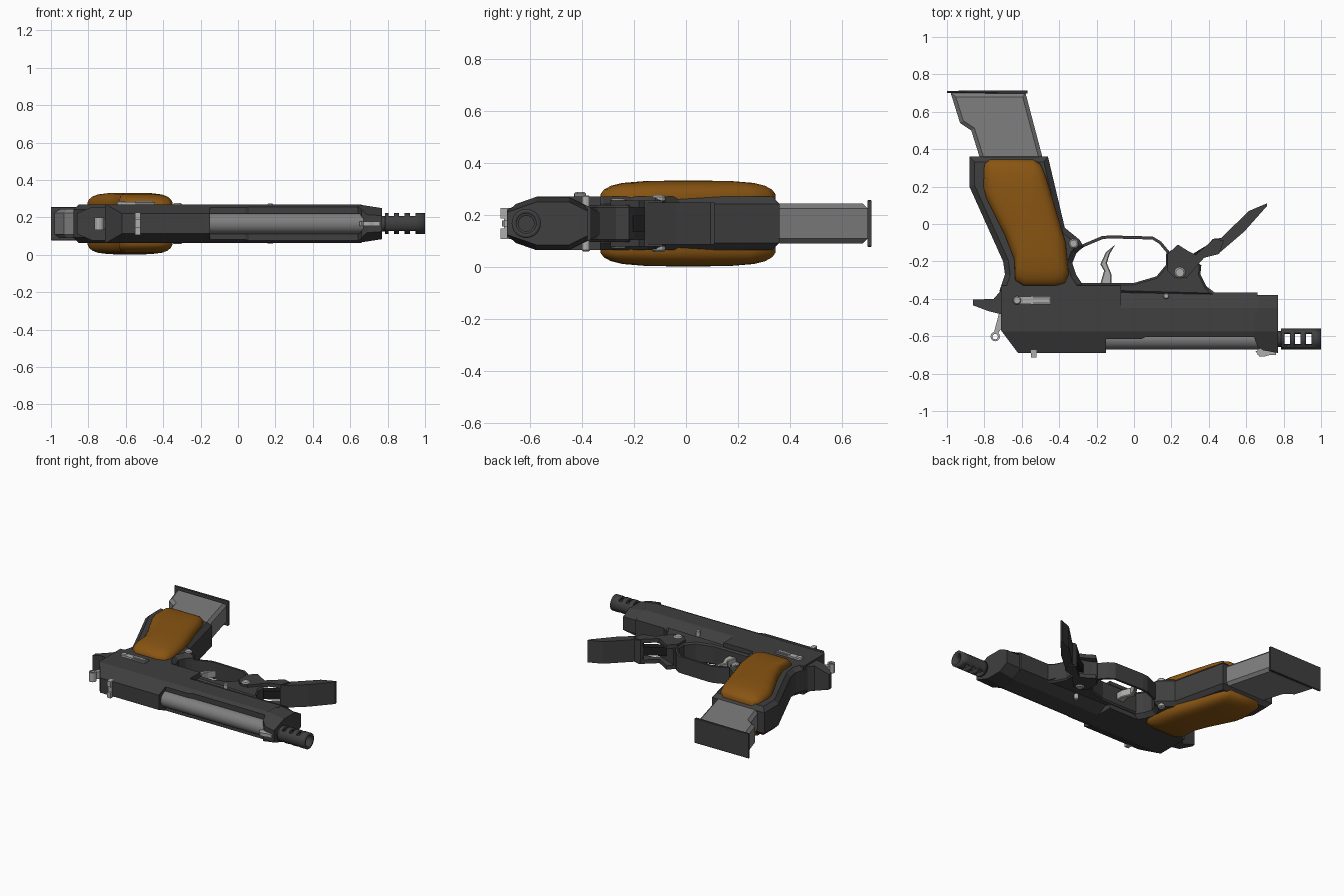
import bpy, bmesh, math
from mathutils import Vector

if bpy.data.objects.get("Cube"):
    bpy.data.objects.remove(bpy.data.objects["Cube"])

MID = 0.167      # centre plane of the model
HALF = 0.103     # half width of the body
BORE = -0.615    # y of the barrel axis


def material(name, r, g, b):
    m = bpy.data.materials.new(name)
    m.diffuse_color = (r, g, b, 1)
    m.use_nodes = True
    m.node_tree.nodes["Principled BSDF"].inputs["Base Color"].default_value = (r, g, b, 1)
    return m


DARK = material("dark steel", 0.05, 0.05, 0.05)
GREY = material("grey steel", 0.21, 0.21, 0.21)
PALE = material("pale steel", 0.42, 0.42, 0.41)
WOOD = material("brown wood", 0.25, 0.09, 0.006)
BLACK = material("black", 0.012, 0.012, 0.012)


def finish(name, bm, mat, smooth=None):
    bmesh.ops.recalc_face_normals(bm, faces=bm.faces)
    mesh = bpy.data.meshes.new(name)
    bm.to_mesh(mesh)
    bm.free()
    mesh.materials.append(mat)
    ob = bpy.data.objects.new(name, mesh)
    bpy.context.collection.objects.link(ob)
    if smooth:
        bpy.ops.object.select_all(action='DESELECT')
        ob.select_set(True)
        bpy.context.view_layer.objects.active = ob
        bpy.ops.object.shade_smooth_by_angle(angle=math.radians(smooth))
    return ob


def prism(name, pts, half, mat, z=MID, bevel=0, cuts=(), width=None):
    """Extrude an outline; optionally chamfer the rims or vary the half width."""
    bm = bmesh.new()
    base = bm.faces.new([bm.verts.new((x, y, z - half)) for x, y in pts])
    top = bmesh.ops.extrude_face_region(bm, geom=[base], use_keep_orig=True)["geom"]
    bmesh.ops.translate(bm, vec=(0, 0, 2 * half),
                        verts=[v for v in top if isinstance(v, bmesh.types.BMVert)])
    if bevel:
        rims = [e for e in bm.edges if abs(e.verts[0].co.z - e.verts[1].co.z) < 1e-6]
        bmesh.ops.bevel(bm, geom=rims, offset=bevel, segments=1, affect='EDGES',
                        clamp_overlap=True)
    for y in cuts:
        bmesh.ops.bisect_plane(bm, geom=bm.verts[:] + bm.edges[:] + bm.faces[:],
                               plane_co=(0, y, 0), plane_no=(0, 1, 0))
    if width:
        for v in bm.verts:
            v.co.z = z + math.copysign(width(v.co.x, v.co.y), v.co.z - z)
    return finish(name, bm, mat)


def box(name, x0, x1, y0, y1, half, mat, z=MID):
    return prism(name, [(x0, y0), (x1, y0), (x1, y1), (x0, y1)], half, mat, z)


def ribbon(name, pts, thick, half, mat):
    """Thin strip following a path."""
    path = [Vector(p) for p in pts]
    left, right = [], []
    for i, p in enumerate(path):
        d = (path[min(i + 1, len(path) - 1)] - path[max(i - 1, 0)]).normalized()
        n = Vector((-d.y, d.x)) * thick / 2
        left.append(p + n)
        right.append(p - n)
    return prism(name, left + right[::-1], half, mat)


def tube(name, x0, x1, radius, mat, y=BORE, wall=0, slots=()):
    """Pipe along x, with optional slots open towards both flanks."""
    n = 24
    xs = sorted([x0, x1] + [x for s in slots for x in s])
    bm = bmesh.new()
    rings = [[bm.verts.new((x, y + radius * math.cos(math.tau * i / n),
                            MID + radius * math.sin(math.tau * i / n)))
              for i in range(n)] for x in xs]
    for k in range(len(xs) - 1):
        for i in range(n):
            open_side = abs(math.cos(math.tau * (i + 0.5) / n)) < 0.65
            if not ((xs[k], xs[k + 1]) in slots and open_side):
                j = (i + 1) % n
                bm.faces.new((rings[k][i], rings[k][j], rings[k + 1][j], rings[k + 1][i]))
    if not wall:
        bm.faces.new(rings[0])
        bm.faces.new(rings[-1])
    ob = finish(name, bm, mat, 35)
    if wall:
        mod = ob.modifiers.new("wall", 'SOLIDIFY')
        mod.thickness, mod.offset = wall, -1
    return ob


def pin(name, x, y, radius, half, mat=PALE, z=MID):
    ring = [(x + radius * math.cos(math.tau * i / 12), y + radius * math.sin(math.tau * i / 12))
            for i in range(12)]
    return prism(name, ring, half, mat, z, bevel=radius * 0.25)


# Slide, chamfered towards its upper edge
def slide_width(x, y):
    return HALF - max(0, -0.575 - y) * 0.43


prism("slide", [(-0.71, -0.33), (-0.71, -0.57), (-0.62, -0.69), (-0.15, -0.69), (-0.15, -0.615),
                (0.04, -0.615), (0.06, -0.605), (0.645, -0.605), (0.645, -0.47), (-0.07, -0.47),
                (-0.07, -0.33)], HALF, DARK, cuts=[-0.575], width=slide_width)


# Lower front housing and nose, rounded underneath
def housing_width(x, y):
    w = HALF - max(0, y + 0.45) * 0.5 - max(0, -0.575 - y) * 0.35
    return w - (0.02 if x > 0.665 else 0)


prism("front_housing", [(-0.07, -0.485), (0.66, -0.485), (0.66, -0.365), (0.43, -0.365),
                        (0.37, -0.32), (-0.07, -0.32)],
      HALF, DARK, cuts=[-0.45], width=housing_width)
prism("nose", [(0.64, -0.60), (0.66, -0.655), (0.69, -0.675), (0.77, -0.69), (0.77, -0.38),
               (0.67, -0.38), (0.64, -0.38)],
      HALF, DARK, cuts=[-0.575, -0.45], width=housing_width)

# Barrel and slotted muzzle
tube("barrel", -0.16, 0.67, 0.055, GREY)
tube("muzzle_neck", 0.76, 0.80, 0.042, DARK, wall=0.012)
tube("muzzle_brake", 0.785, 1.0, 0.056, DARK, wall=0.018,
     slots=[(0.805, 0.833), (0.862, 0.89), (0.92, 0.948)])

# Sights
box("front_sight", 0.66, 0.76, -0.70, -0.66, 0.012, PALE)
prism("front_sight_ramp", [(0.65, -0.68), (0.67, -0.708), (0.70, -0.708), (0.76, -0.69),
                           (0.76, -0.67)], 0.012, PALE)
box("rear_sight_base", -0.55, -0.52, -0.70, -0.67, 0.055, PALE)
for side in (-1, 1):
    box("rear_sight_post", -0.55, -0.52, -0.715, -0.665, 0.02, PALE, MID + side * 0.04)

# Grip frame with chamfered rims
prism("grip_frame", [(-0.88, 0.36), (-0.88, 0.20), (-0.70, -0.20), (-0.69, -0.27), (-0.72, -0.36),
                     (-0.28, -0.36), (-0.28, -0.315), (-0.31, -0.27), (-0.33, -0.21),
                     (-0.31, -0.16), (-0.27, -0.12), (-0.29, -0.085), (-0.37, -0.02),
                     (-0.46, 0.36)], HALF, DARK, bevel=0.028)

# Domed wooden grip panels
OUTLINE = [(-0.80, 0.32), (-0.77, 0.345), (-0.54, 0.345), (-0.50, 0.32), (-0.47, 0.25),
           (-0.41, 0.05), (-0.365, -0.10), (-0.35, -0.27), (-0.37, -0.315), (-0.42, -0.33),
           (-0.59, -0.33), (-0.635, -0.30), (-0.64, -0.19), (-0.69, -0.06), (-0.79, 0.14),
           (-0.805, 0.20)]
CENTRE = Vector((-0.58, 0.01))
DOME = [(1, -0.012), (1, 0.012), (0.96, 0.03), (0.88, 0.045), (0.75, 0.056), (0.5, 0.063),
        (0.2, 0.065)]
for side, label in ((1, "upper"), (-1, "lower")):
    bm = bmesh.new()
    rings = []
    for scale, height in DOME:
        flat = [CENTRE + (Vector(p) - CENTRE) * scale for p in OUTLINE]
        rings.append([bm.verts.new((p.x, p.y, MID + side * (0.1 + height))) for p in flat])
    for a, b in zip(rings, rings[1:]):
        for i in range(len(a)):
            j = (i + 1) % len(a)
            bm.faces.new((a[i], a[j], b[j], b[i]))
    bm.faces.new(rings[-1])
    finish("grip_panel_" + label, bm, WOOD, 60)

# Magazine and base plate
prism("magazine", [(-0.98, 0.70), (-0.93, 0.54), (-0.87, 0.50), (-0.82, 0.34), (-0.485, 0.34),
                   (-0.58, 0.70)], 0.077, GREY, bevel=0.02)
prism("magazine_base", [(-1.0, 0.70), (-0.57, 0.698), (-0.57, 0.715), (-1.0, 0.712)],
      0.09, DARK, bevel=0.003)

# Frame around the trigger and the folding grip mount
prism("trigger_frame", [(-0.30, -0.36), (-0.30, -0.315), (0.0, -0.315), (0.12, -0.28),
                        (0.17, -0.22), (0.17, -0.16), (0.20, -0.14), (0.23, -0.16),
                        (0.33, -0.20), (0.36, -0.22), (0.355, -0.27), (0.39, -0.34),
                        (0.43, -0.38)], 0.072, DARK, bevel=0.01)
ribbon("trigger_guard", [(-0.32, -0.15), (-0.27, -0.115), (-0.17, -0.073), (-0.13, -0.069),
                         (0.10, -0.075), (0.14, -0.10), (0.19, -0.16), (0.20, -0.2)],
       0.016, 0.06, DARK)
prism("trigger", [(-0.10, -0.11), (-0.15, -0.15), (-0.18, -0.215), (-0.16, -0.25),
                  (-0.18, -0.32), (-0.12, -0.32), (-0.12, -0.27), (-0.145, -0.21),
                  (-0.13, -0.16)], 0.028, PALE, bevel=0.005)

# Folding front grip with two side arms and a rod
prism("folding_grip", [(0.71, 0.11), (0.615, 0.07), (0.465, -0.075), (0.42, -0.08),
                       (0.41, -0.095), (0.45, -0.16), (0.59, -0.04), (0.71, 0.095)], 0.08, DARK)
for side in (-1, 1):
    prism("folding_grip_arm", [(0.43, -0.078), (0.33, -0.165), (0.29, -0.145), (0.235, -0.11),
                               (0.18, -0.16), (0.18, -0.25), (0.22, -0.29), (0.28, -0.29),
                               (0.375, -0.18), (0.455, -0.16), (0.48, -0.09)],
          0.014, DARK, MID + side * 0.075)
ribbon("folding_grip_rod", [(0.28, -0.21), (0.46, -0.10)], 0.05, 0.03, BLACK)

# Pins and buttons
pin("folding_grip_pivot", 0.245, -0.26, 0.03, 0.097)
pin("frame_pin", 0.172, -0.385, 0.016, HALF + 0.004)
pin("magazine_button", -0.323, -0.105, 0.026, HALF + 0.006)

# Safety lever on the upper flank
pin("safety_pivot", -0.625, -0.408, 0.023, 0.012, z=MID + HALF + 0.006)
box("safety_lever", -0.625, -0.54, -0.428, -0.388, 0.007, PALE, MID + HALF + 0.006)
box("safety_thumb_plate", -0.55, -0.445, -0.43, -0.385, 0.006, GREY, MID + HALF + 0.006)
box("safety_rib", -0.55, -0.455, -0.418, -0.398, 0.008, PALE, MID + HALF + 0.011)

# Rear tang and hammer
prism("rear_tang", [(-0.86, -0.405), (-0.75, -0.40), (-0.69, -0.33), (-0.66, -0.33),
                    (-0.66, -0.49), (-0.72, -0.48), (-0.78, -0.465), (-0.86, -0.435)],
      0.09, DARK, width=lambda x, y: 0.055 if x < -0.8 else 0.09)
prism("hammer", [(-0.72, -0.47), (-0.69, -0.47), (-0.69, -0.53), (-0.73, -0.59),
                 (-0.75, -0.585)], 0.026, PALE)
ring = [(-0.742 + 0.02 * math.cos(math.tau * i / 12), -0.602 + 0.02 * math.sin(math.tau * i / 12))
        for i in range(13)]
ribbon("hammer_ring", ring, 0.011, 0.033, PALE)
